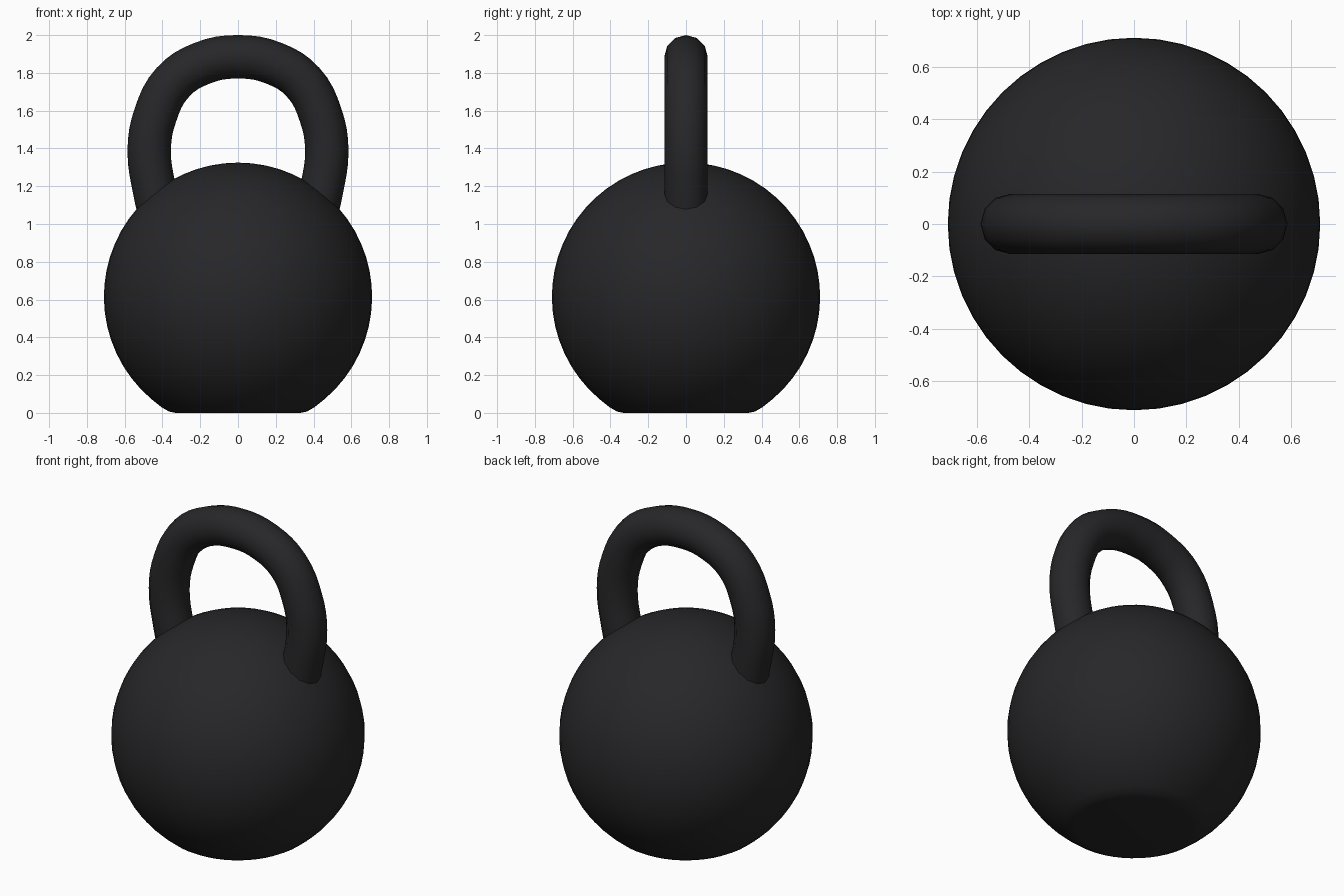
import bpy, bmesh, math

if "Cube" in bpy.data.objects:
    bpy.data.objects.remove(bpy.data.objects["Cube"])

R, CZ, SEG = 0.71, 0.615, 48

iron = bpy.data.materials.new("dark_iron")
iron.diffuse_color = (0.02, 0.02, 0.022, 1)
iron.use_nodes = True
iron.node_tree.nodes["Principled BSDF"].inputs["Base Color"].default_value = iron.diffuse_color


def finish(obj, angle):
    obj.data.materials.clear()
    obj.data.materials.append(iron)
    bpy.ops.object.select_all(action='DESELECT')
    obj.select_set(True)
    bpy.context.view_layer.objects.active = obj
    bpy.ops.object.shade_smooth_by_angle(angle=math.radians(angle))


# Ball body: lathed circular arc with a flat, softened base
profile = [(0, 0), (0.33, 0), (0.365, 0.007), (0.405, 0.03)]
start = math.atan2(0.03 - CZ, 0.405)
steps = 24
for i in range(1, steps + 1):
    a = start + (math.pi / 2 - start) * i / steps
    profile.append((R * math.cos(a) if i < steps else 0, CZ + R * math.sin(a)))

bm = bmesh.new()
verts = [bm.verts.new((x, 0, z)) for x, z in profile]
edges = [bm.edges.new(pair) for pair in zip(verts, verts[1:])]
bmesh.ops.spin(bm, geom=verts + edges, cent=(0, 0, 0), axis=(0, 0, 1),
               angle=math.tau, steps=SEG, use_duplicate=False)
bmesh.ops.remove_doubles(bm, verts=bm.verts, dist=0.0005)
bmesh.ops.recalc_face_normals(bm, faces=bm.faces)
mesh = bpy.data.meshes.new("ball_body")
bm.to_mesh(mesh)
bm.free()
body = bpy.data.objects.new("ball_body", mesh)
bpy.context.collection.objects.link(body)
finish(body, 40)

# Handle: round tube along a symmetric arch, feet sunk into the ball
half = [(0.40, 1.0), (0.44, 1.17), (0.47, 1.39), (0.438, 1.575),
        (0.345, 1.75), (0.19, 1.851)]
path = [(-x, z) for x, z in half] + [(0, 1.885)] + half[::-1]
curve = bpy.data.curves.new("handle", 'CURVE')
curve.dimensions = '3D'
curve.bevel_depth = 0.115
curve.bevel_resolution = 4
curve.resolution_u = 4
curve.use_fill_caps = True
spline = curve.splines.new('BEZIER')
spline.bezier_points.add(len(path) - 1)
for point, (x, z) in zip(spline.bezier_points, path):
    point.co = (x, 0, z)
    point.handle_left_type = point.handle_right_type = 'AUTO'
handle = bpy.data.objects.new("handle", curve)
bpy.context.collection.objects.link(handle)
bpy.ops.object.select_all(action='DESELECT')
handle.select_set(True)
bpy.context.view_layer.objects.active = handle
bpy.ops.object.convert(target='MESH')
finish(bpy.context.view_layer.objects.active, 50)
